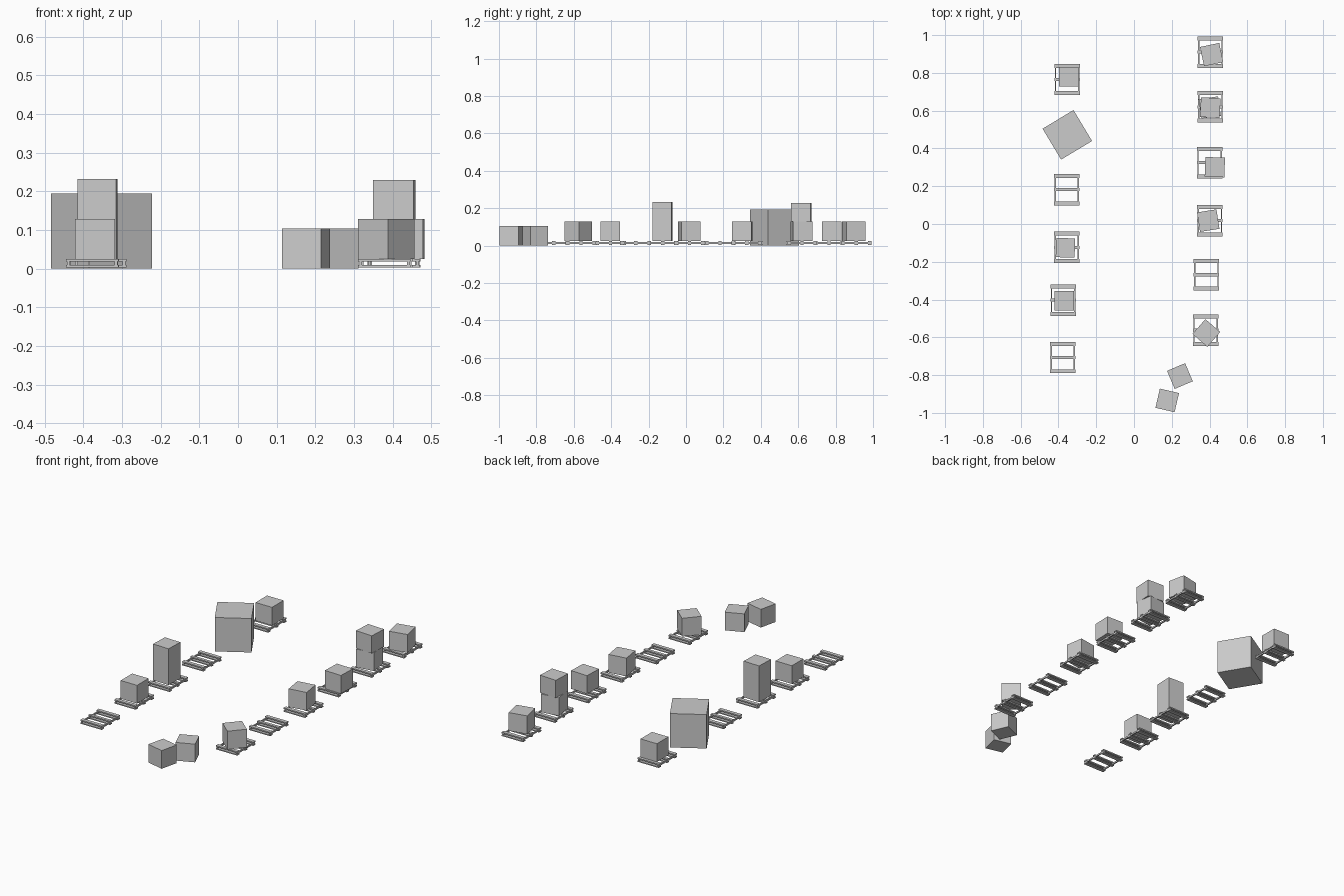
import bpy
import math

cube = bpy.data.objects.get("Cube")
if cube:
    bpy.data.objects.remove(cube, do_unlink=True)

grey = bpy.data.materials.new("plain grey")
grey.use_nodes = True
grey.diffuse_color = (0.6, 0.6, 0.6, 1)
grey.node_tree.nodes["Principled BSDF"].inputs["Base Color"].default_value = (0.6, 0.6, 0.6, 1)

PALLET_W, PALLET_D, PALLET_TOP = 0.135, 0.166, 0.025
BOX = 0.104


def block(name, x, y, z, size, angle=0):
    """Box standing with its base at height z."""
    bpy.ops.mesh.primitive_cube_add(size=1, location=(x, y, z + size[2] / 2),
                                    rotation=(0, 0, math.radians(angle)))
    ob = bpy.context.object
    ob.name = name
    ob.scale = size
    ob.data.materials.append(grey)
    return ob


def pallet(x, y):
    # cross boards, top and bottom
    for row, width in ((-1, 0.021), (0, 0.017), (1, 0.021)):
        by = y + row * (PALLET_D - width) / 2
        block("pallet_top_board", x, by, 0.018, (PALLET_W, width, 0.007))
        block("pallet_bottom_board", x, by, 0.003, (PALLET_W, width, 0.006))
    # side runners between the boards
    for side in (-1, 1):
        block("pallet_runner", x + side * (PALLET_W / 2 - 0.006), y, 0.009,
              (0.007, PALLET_D - 0.004, 0.009))


# pallets in two rows
for px, py in ((-0.354, 0.765), (-0.356, 0.182), (-0.356, -0.124),
               (-0.375, -0.403), (-0.377, -0.707),
               (0.404, 0.910), (0.404, 0.620), (0.400, 0.325),
               (0.402, 0.018), (0.383, -0.269), (0.379, -0.562)):
    pallet(px, py)

# small crates on the pallets: x, y, turn
for x, y, turn in ((-0.346, 0.779, 0), (-0.370, -0.406, 0),
                   (0.411, 0.897, 12), (0.401, 0.617, 8),
                   (0.428, 0.301, -2), (0.393, 0.018, 9),
                   (0.383, -0.577, -41)):
    block("crate", x, y, PALLET_TOP, (BOX, BOX, BOX), turn)

# stacked, tall, large and loose crates
block("stacked_crate", 0.404, 0.616, PALLET_TOP + BOX, (BOX, BOX, 0.1), -3)
block("tall_crate", -0.363, -0.126, PALLET_TOP, (BOX - 0.004, BOX - 0.002, 0.207), -2)
block("large_crate", -0.353, 0.472, 0, (0.191, 0.191, 0.194), 31)
block("loose_crate", 0.243, -0.805, 0, (BOX, BOX, BOX), 23)
block("loose_crate", 0.176, -0.934, 0, (BOX, BOX, BOX), -13)
